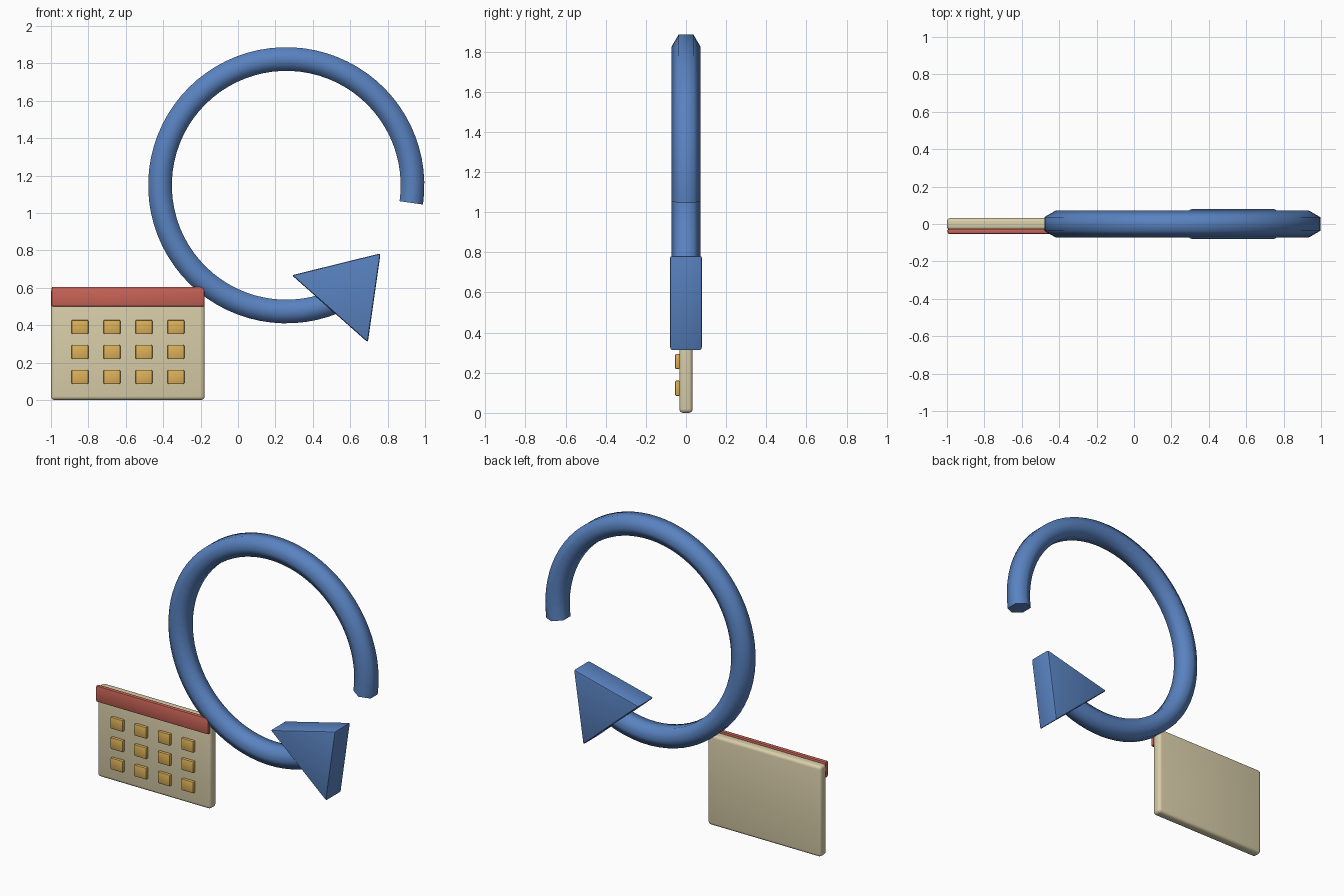
import bpy, bmesh, math
from mathutils import Vector

if "Cube" in bpy.data.objects:
    bpy.data.objects.remove(bpy.data.objects["Cube"])


def material(name, rgb):
    m = bpy.data.materials.new(name)
    m.diffuse_color = (*rgb, 1.0)
    m.use_nodes = True
    m.node_tree.nodes["Principled BSDF"].inputs["Base Color"].default_value = m.diffuse_color
    return m


BLUE = material("blue", (0.100, 0.225, 0.53))
CREAM = material("cream", (0.70, 0.62, 0.40))
RED = material("red", (0.58, 0.125, 0.095))
GOLD = material("gold", (0.72, 0.44, 0.10))


def finish(name, bm, mat, angle, bevel=0.0, segments=3):
    bmesh.ops.recalc_face_normals(bm, faces=bm.faces[:])
    if bevel:
        bmesh.ops.bevel(bm, geom=bm.edges[:], offset=bevel, segments=segments,
                        profile=0.5, affect='EDGES')
    mesh = bpy.data.meshes.new(name)
    bm.to_mesh(mesh)
    bm.free()
    mesh.materials.append(mat)
    ob = bpy.data.objects.new(name, mesh)
    bpy.context.collection.objects.link(ob)
    bpy.ops.object.select_all(action='DESELECT')
    ob.select_set(True)
    bpy.context.view_layer.objects.active = ob
    bpy.ops.object.shade_smooth_by_angle(angle=math.radians(angle))
    return ob


def box(name, x, y, z, mat, bevel, segments=3):
    """Rounded box from (min, max) ranges."""
    bm = bmesh.new()
    bmesh.ops.create_cube(bm, size=1.0)
    for v in bm.verts:
        v.co = Vector([sum(r) / 2 + c * (r[1] - r[0])
                       for c, r in zip(v.co, (x, y, z))])
    return finish(name, bm, mat, 35, bevel, segments)


# Open ring with a six-sided section, swept from the free end to the arrow
CX, CZ, MAJOR, MINOR = 0.258, 1.148, 0.675, 0.073
START, END, STEPS, SIDES = math.radians(-8), math.radians(297), 64, 6
bm = bmesh.new()
rings = []
for i in range(STEPS + 1):
    a = START + (END - START) * i / STEPS
    ring = []
    for k in range(SIDES):
        t = math.tau * k / SIDES
        r = MAJOR + MINOR * math.sin(t)
        ring.append(bm.verts.new((CX + r * math.cos(a), MINOR * math.cos(t),
                                  CZ + r * math.sin(a))))
    rings.append(ring)
for p, q in zip(rings, rings[1:]):
    for k in range(SIDES):
        n = (k + 1) % SIDES
        bm.faces.new((p[k], p[n], q[n], q[k]))
bm.faces.new(rings[0])
bm.faces.new(rings[-1])
finish("open_ring", bm, BLUE, 70)

# Triangular arrow head
bm = bmesh.new()
outline = [(0.288, 0.667), (0.762, 0.784), (0.694, 0.308)]
front = bm.faces.new([bm.verts.new((x, -0.08, z)) for x, z in outline])
ext = bmesh.ops.extrude_face_region(bm, geom=[front], use_keep_orig=True)
for v in ext["geom"]:
    if isinstance(v, bmesh.types.BMVert):
        v.co.y = 0.08
finish("arrow_head", bm, BLUE, 35, 0.011, 2)

# Calendar page and header
box("calendar_page", (-1.0, -0.178), (-0.033, 0.033), (0.0, 0.595), CREAM, 0.02, 4)
box("calendar_header", (-0.996, -0.18), (-0.053, -0.026), (0.5, 0.605), RED, 0.007, 2)

# Grid of day tiles
for row in range(3):
    for col in range(4):
        x, z = -0.845 + 0.171 * col, 0.39 - 0.1335 * row
        box(f"day_tile_{row}_{col}", (x - 0.045, x + 0.045), (-0.054, -0.031),
            (z - 0.038, z + 0.038), GOLD, 0.006, 2)
